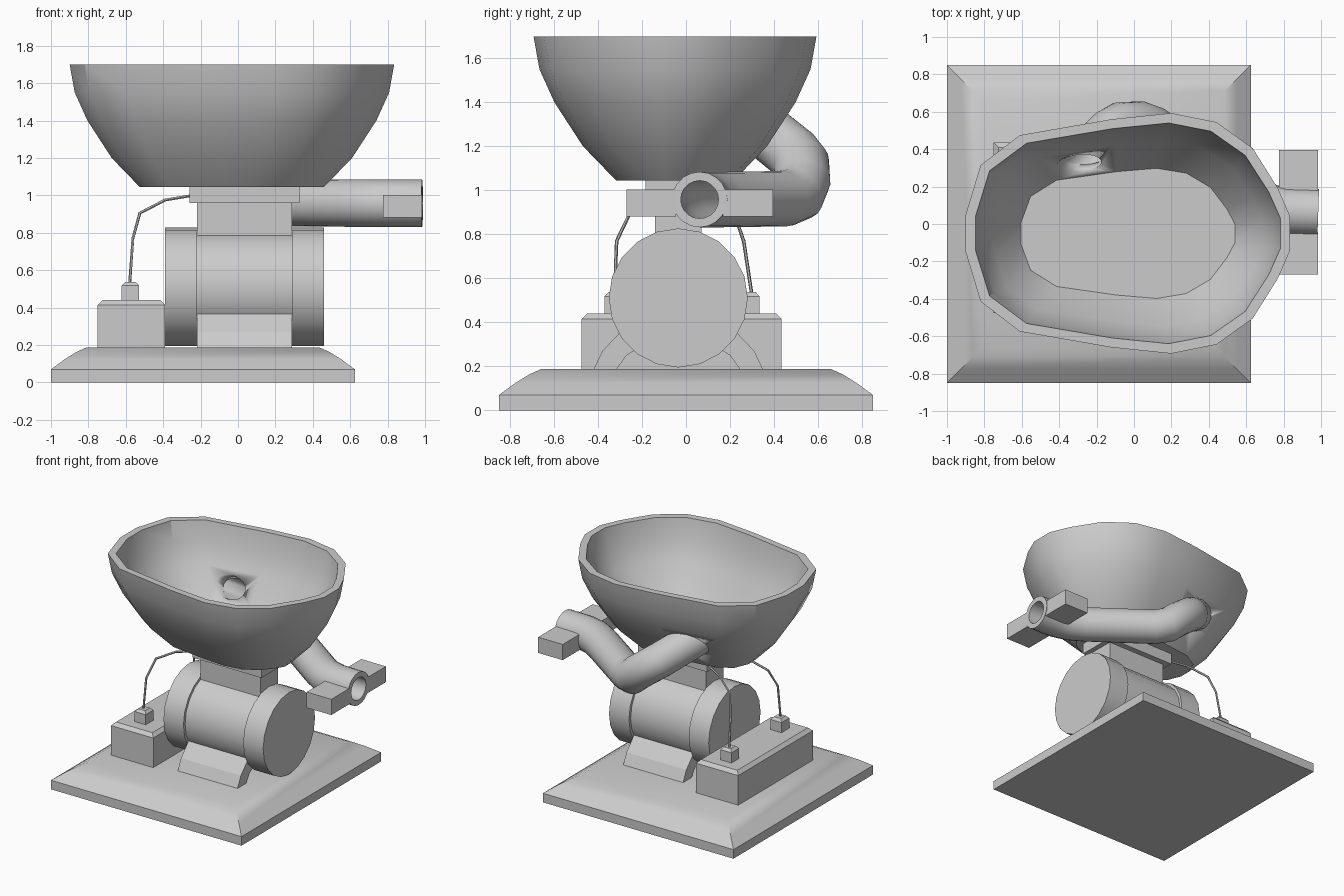
import bpy
from math import cos, sin, pi, radians
from mathutils import Vector

if "Cube" in bpy.data.objects:
    bpy.data.objects.remove(bpy.data.objects["Cube"])


def loft(name, rings, caps=True, closed=False, angle=35):
    """Skin a list of equal-length point rings into an object."""
    n = len(rings[0])
    verts = [tuple(p) for r in rings for p in r]
    faces = []
    m = len(rings)
    for i in range(m if closed else m - 1):
        a, b = i * n, ((i + 1) % m) * n
        for j in range(n):
            k = (j + 1) % n
            faces.append((a + j, a + k, b + k, b + j))
    if caps and not closed:
        faces.append(tuple(range(n))[::-1])
        faces.append(tuple(range((m - 1) * n, m * n)))
    me = bpy.data.meshes.new(name)
    me.from_pydata(verts, [], faces)
    ob = bpy.data.objects.new(name, me)
    bpy.context.collection.objects.link(ob)
    bpy.context.view_layer.objects.active = ob
    bpy.ops.object.mode_set(mode='EDIT')
    bpy.ops.mesh.select_all(action='SELECT')
    bpy.ops.mesh.normals_make_consistent(inside=False)
    bpy.ops.object.mode_set(mode='OBJECT')
    me.polygons.foreach_set("use_smooth", [True] * len(me.polygons))
    me.set_sharp_from_angle(angle=radians(angle))
    return ob


def block(name, x0, x1, y0, y1, steps, angle=35):
    """Stacked rectangles: steps are (z, inset)."""
    return loft(name, [[(x0 + i, y0 + i, z), (x1 - i, y0 + i, z),
                        (x1 - i, y1 - i, z), (x0 + i, y1 - i, z)]
                       for z, i in steps], angle=angle)


def tube_rings(path, r, sides, start_normal=None):
    """Circles mitred along a path, optionally with a slanted start."""
    pts = [Vector(p) for p in path]
    rings = []
    for i, p in enumerate(pts):
        d0 = (pts[i] - pts[i - 1]).normalized() if i else None
        d1 = (pts[i + 1] - p).normalized() if i < len(pts) - 1 else None
        d = d1 or d0
        nrm = (d0 + d1).normalized() if d0 and d1 else d
        if i == 0 and start_normal:
            nrm = Vector(start_normal).normalized()
        u = d.cross(Vector((0, 0, 1)))
        if u.length < 0.05:
            u = Vector((0, 1, 0)).cross(d)
        u.normalize()
        v = u.cross(d)
        ring = []
        for k in range(sides):
            a = 2 * pi * k / sides
            o = u * cos(a) * r + v * sin(a) * r
            ring.append(p + o - d * (o.dot(nrm) / d.dot(nrm)))
        rings.append(ring)
    return rings


# base plate and stepped battery box
block("base_plate", -1, .625, -.85, .85,
      [(0, 0), (.07, 0), (.125, .075), (.165, .14), (.187, .19)], 40)
block("battery_box", -.75, -.39, -.475, .435, [(.18, 0), (.415, 0), (.44, .025)])

# terminals with wires up to the mounting plate
for side, y, mid, end in (("front", -.325, -.25, -.15), ("back", .3, .215, .08)):
    block(side + "_terminal", -.622, -.528, y - .045 if y < 0 else y - .06,
          y + .05 if y < 0 else y + .035, [(.43, 0), (.518, 0), (.537, .018)])
    path = [(-.58, y, .52), (-.562, y * .97 if y < 0 else .262, .77),
            (-.525, mid, .905), (-.39, (mid + end) / 2, .975), (-.24, end, 1.0)]
    loft(side + "_wire", tube_rings(path, .008, 6))

# motor: two end bells on a slimmer body
YC, ZC = -.035, .511
for name, x0, x1, r in (("motor_left_bell", -.39, -.22, .316),
                        ("motor_right_bell", .29, .46, .316),
                        ("motor_body", -.24, .31, .295)):
    loft(name, [[(x, YC + r * cos(2 * pi * k / 20 + pi / 2),
                  ZC + r * sin(2 * pi * k / 20 + pi / 2)) for k in range(20)]
                for x in (x0, x1)])

# motor feet, mirrored front to back
FOOT = [(.388, .18), (.345, .27), (.25, .37), (.17, .29), (.235, .25), (.285, .18)]
for name, s in (("front_foot", -1), ("back_foot", 1)):
    loft(name, [[(x, YC + s * y, z) for y, z in FOOT] for x in (-.22, .29)], angle=15)

# pedestal and mounting plate under the bowl
block("pedestal", -.22, .29, -.14, .07, [(.72, 0), (.97, 0)])
block("mounting_plate", -.26, .33, -.185, .115, [(.96, 0), (1.05, 0)])

# bowl: half outline mirrored, then scaled into rings
HALF = [(-.9, .1), (-.82, .365), (-.61, .525), (-.12, .61), (.2, .643),
        (.44, .595), (.635, .455), (.77, .24), (.835, .09)]
CX, CY = -.033, -.05
OUT = HALF + [(x, -y) for x, y in HALF[::-1]]


def bowl_ring(z, d):
    return [(CX + (x - CX) * (1 - d / .868), CY + y * (1 - d / .643), z) for x, y in OUT]


bowl = loft("bowl", [bowl_ring(z, d) for z, d in (
    (1.045, .375), (1.2, .225), (1.4, .095), (1.55, .027), (1.7, 0),
    (1.7, .053), (1.55, .08), (1.4, .147), (1.19, .295))])

# outlet hole through the back wall of the bowl
HOLE = [(-.375, .24, 1.365), (-.12, .5, 1.16)]
cutter = loft("hole_cutter", tube_rings(HOLE, .085, 20))
cutter.hide_render = True
mod = bowl.modifiers.new("hole", 'BOOLEAN')
mod.operation = 'DIFFERENCE'
mod.solver = 'EXACT'
mod.object = cutter
bpy.context.view_layer.objects.active = bowl
bpy.ops.object.modifier_apply(modifier="hole")
bpy.data.objects.remove(cutter)

# hollow outlet pipe curving round to the side
PIPE = [(-.26, .36, 1.27), (-.13, .49, 1.165), (-.07, .525, 1.12), (.03, .53, 1.045),
        (.1, .505, .985), (.18, .45, .962), (.6, .155, .958), (.7, .095, .958),
        (.8, .068, .958), (.985, .062, .958)]
wall = (-.1, .84, -.55)
outer = tube_rings(PIPE, .126, 20, wall)
inner = tube_rings(PIPE, .086, 20, wall)
loft("outlet_pipe", outer + inner[::-1], closed=True, angle=50)

# clamp lugs either side of the pipe mouth
for name, y0, y1 in (("front_lug", -.27, -.045), ("back_lug", .168, .395)):
    block(name, .775, .985, y0, y1, [(.882, 0), (1.003, 0)])
